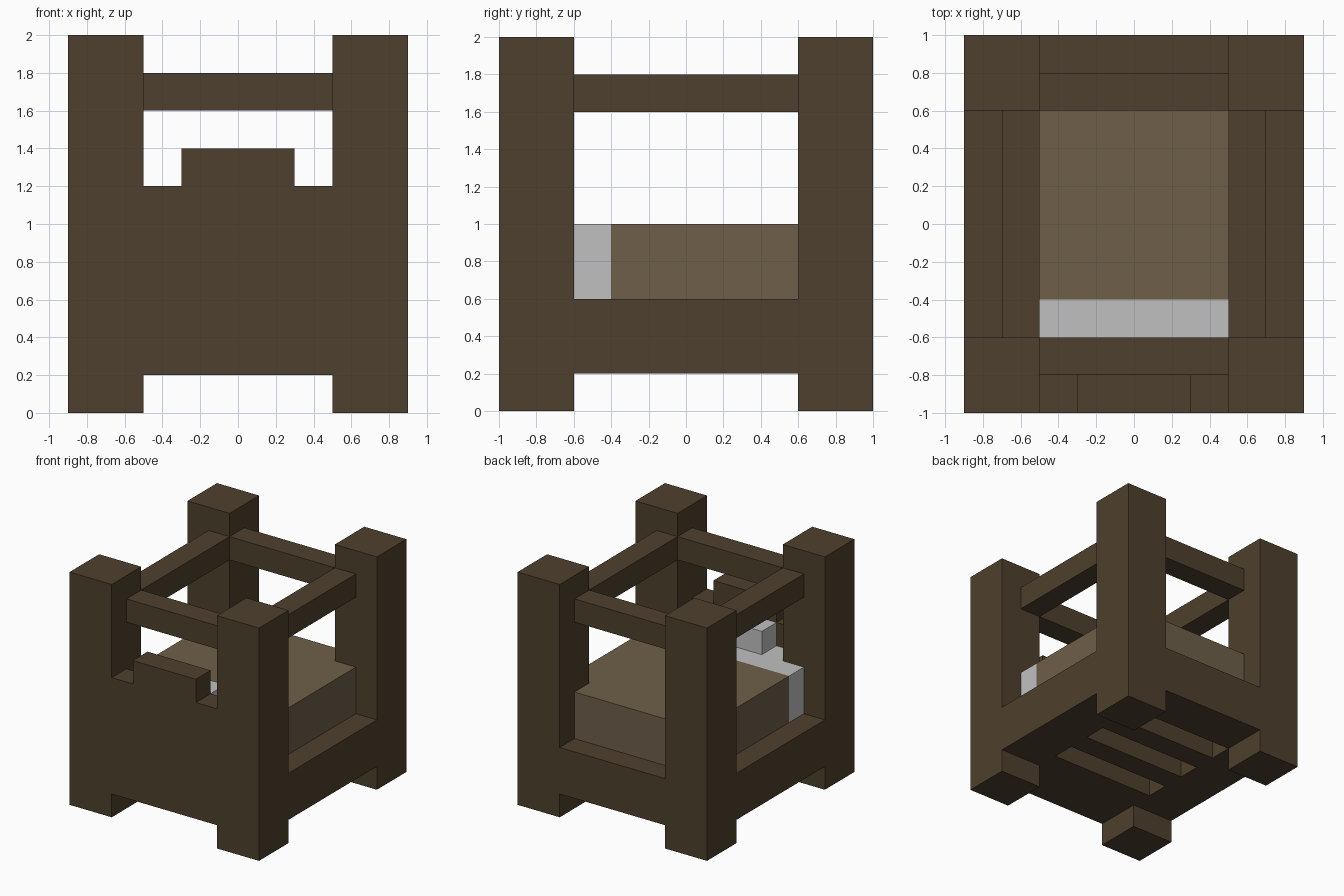
import bpy, bmesh

if "Cube" in bpy.data.objects:
    bpy.data.objects.remove(bpy.data.objects["Cube"])


def material(name, rgb):
    m = bpy.data.materials.new(name)
    m.diffuse_color = (*rgb, 1.0)
    m.use_nodes = True
    m.node_tree.nodes["Principled BSDF"].inputs["Base Color"].default_value = m.diffuse_color
    return m


dark_wood = material("dark_wood", (0.076, 0.051, 0.026))
blanket_brown = material("blanket_brown", (0.156, 0.114, 0.067))
pale_grey = material("pale_grey", (0.527, 0.527, 0.527))


def extrude_profile(name, points, y0, y1, mat):
    """Solid made from an outline in x and z, extruded from y0 to y1."""
    bm = bmesh.new()
    face = bm.faces.new([bm.verts.new((x, y0, z)) for x, z in points])
    new = bmesh.ops.extrude_face_region(bm, geom=[face])["geom"]
    verts = [v for v in new if isinstance(v, bmesh.types.BMVert)]
    bmesh.ops.translate(bm, verts=verts, vec=(0, y1 - y0, 0))
    bmesh.ops.recalc_face_normals(bm, faces=bm.faces)
    mesh = bpy.data.meshes.new(name)
    bm.to_mesh(mesh)
    bm.free()
    mesh.materials.append(mat)
    ob = bpy.data.objects.new(name, mesh)
    bpy.context.collection.objects.link(ob)
    return ob


def box(name, x, y, z, mat=dark_wood):
    """Box from (min, max) pairs on each axis."""
    outline = [(x[0], z[0]), (x[1], z[0]), (x[1], z[1]), (x[0], z[1])]
    return extrude_profile(name, outline, y[0], y[1], mat)


def span(side, near, far):
    """Range between two distances on the given side of the centre."""
    return tuple(sorted((side * near, side * far)))


for s, side in ((-1, "left"), (1, "right")):
    # Corner posts
    for t, end in ((-1, "front"), (1, "back")):
        box(f"{end}_{side}_post", span(s, 0.5, 0.9), span(t, 0.6, 1.0), (0, 2))
    # Side rails of the bed frame and the canopy
    box(f"{side}_frame_rail", span(s, 0.5, 0.9), (-0.6, 0.6), (0.2, 0.6))
    box(f"{side}_canopy_rail", span(s, 0.5, 0.7), (-0.6, 0.6), (1.6, 1.8))

# End rails of the bed frame and the canopy
for t, end in ((-1, "front"), (1, "back")):
    box(f"{end}_frame_rail", (-0.5, 0.5), span(t, 0.6, 1.0), (0.2, 0.6))
    box(f"{end}_canopy_rail", (-0.5, 0.5), span(t, 0.6, 0.8), (1.6, 1.8))

# Slats below the mattress
for i, y in enumerate((-0.6, -0.2, 0.2)):
    box(f"slat_{i + 1}", (-0.5, 0.5), (y, y + 0.2), (0.2, 0.6))

# Stepped headboard
extrude_profile("headboard", [(-0.5, 0.6), (0.5, 0.6), (0.5, 1.2), (0.3, 1.2),
                              (0.3, 1.4), (-0.3, 1.4), (-0.3, 1.2), (-0.5, 1.2)],
                -1.0, -0.8, dark_wood)

# Bedding
box("blanket", (-0.7, 0.7), (-0.4, 0.8), (0.6, 1.0), blanket_brown)
box("sheet", (-0.7, 0.7), (-0.8, -0.4), (0.6, 1.0), pale_grey)
box("pillow", (-0.3, 0.3), (-0.8, -0.6), (1.0, 1.2), pale_grey)
